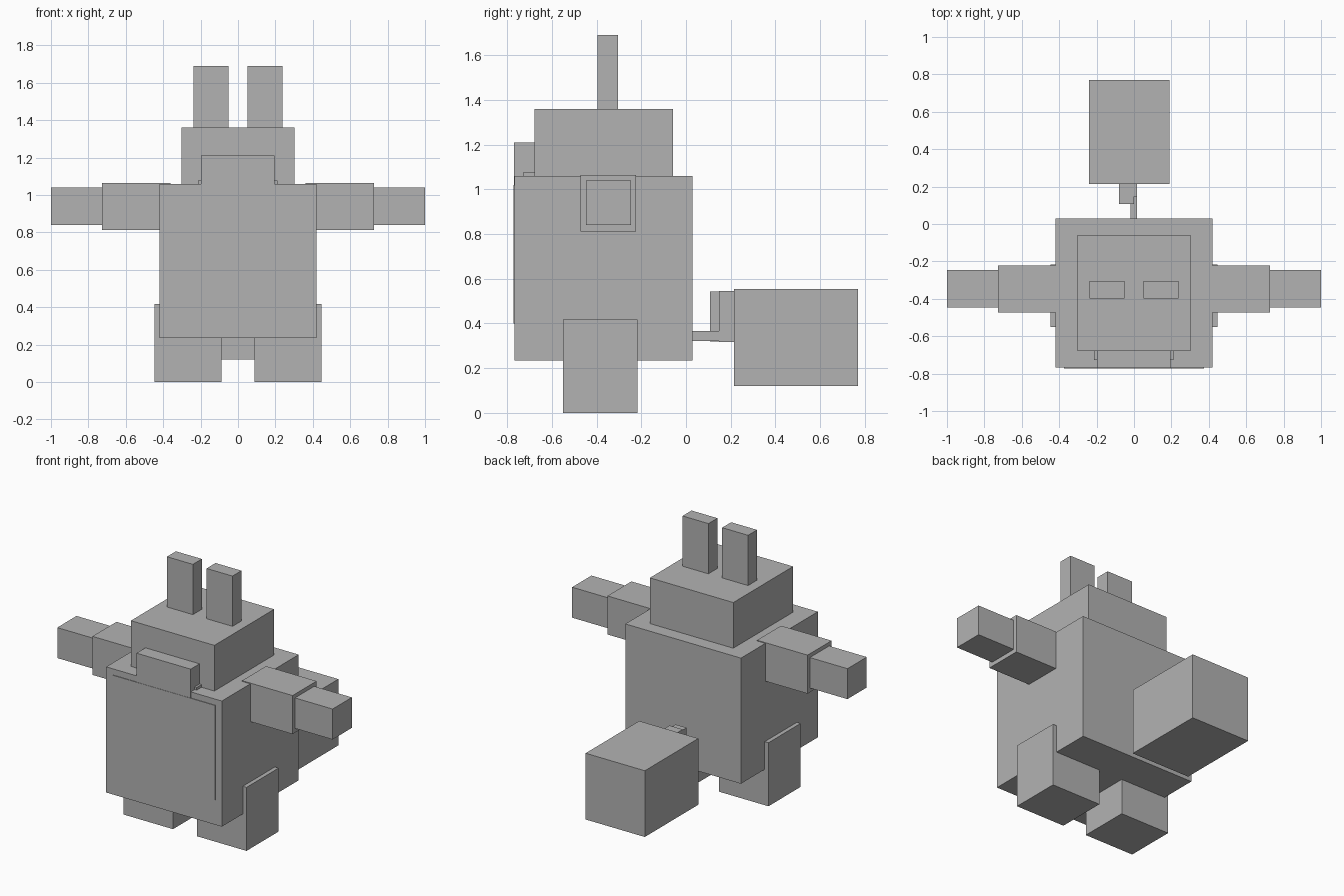
import bpy
import bmesh
from mathutils import Vector

cube = bpy.data.objects.get("Cube")
if cube:
    bpy.data.objects.remove(cube, do_unlink=True)

grey = bpy.data.materials.new("plain grey")
grey.use_nodes = True
colour = (0.45, 0.45, 0.45, 1)
grey.diffuse_color = colour
grey.node_tree.nodes["Principled BSDF"].inputs["Base Color"].default_value = colour


def block(name, x, y, z):
    """Box spanning the given (min, max) range on each axis."""
    low, high = (Vector(corner) for corner in zip(x, y, z))
    bm = bmesh.new()
    bmesh.ops.create_cube(bm, size=1)
    bmesh.ops.scale(bm, vec=high - low, verts=bm.verts)
    mesh = bpy.data.meshes.new(name)
    bm.to_mesh(mesh)
    bm.free()
    mesh.materials.append(grey)
    obj = bpy.data.objects.new(name, mesh)
    obj.location = (low + high) / 2
    bpy.context.collection.objects.link(obj)
    return obj


def pair(name, x, y, z):
    """Matching blocks on the left (+x) and right (-x)."""
    block("left_" + name, x, y, z)
    block("right_" + name, (-x[1], -x[0]), y, z)


# Torso with a thin belly plate
block("body", (-0.42, 0.42), (-0.768, 0.03), (0.235, 1.06))
block("belly_plate", (-0.375, 0.375), (-0.772, -0.765), (0.4, 1.02))

# Head, muzzle and ears
block("head", (-0.303, 0.303), (-0.678, -0.058), (1.04, 1.36))
block("muzzle", (-0.198, 0.195), (-0.77, -0.67), (1.02, 1.21))
block("mouth", (-0.215, 0.21), (-0.728, -0.67), (1.02, 1.078))
pair("ear", (0.05, 0.238), (-0.397, -0.304), (1.34, 1.69))

# Arms and hands
pair("arm", (0.36, 0.727), (-0.472, -0.223), (0.812, 1.065))
pair("hand", (0.72, 1.0), (-0.447, -0.247), (0.84, 1.04))

# Feet
pair("foot", (0.087, 0.447), (-0.55, -0.217), (0, 0.417))

# Stepped tail ending in a large block
block("tail_base", (-0.02, 0.016), (0.02, 0.155), (0.322, 0.366))
block("tail_riser", (-0.08, 0.0), (0.108, 0.15), (0.32, 0.542))
block("tail_link", (-0.08, 0.016), (0.148, 0.22), (0.318, 0.546))
block("tail_tip", (-0.24, 0.19), (0.215, 0.77), (0.12, 0.555))
